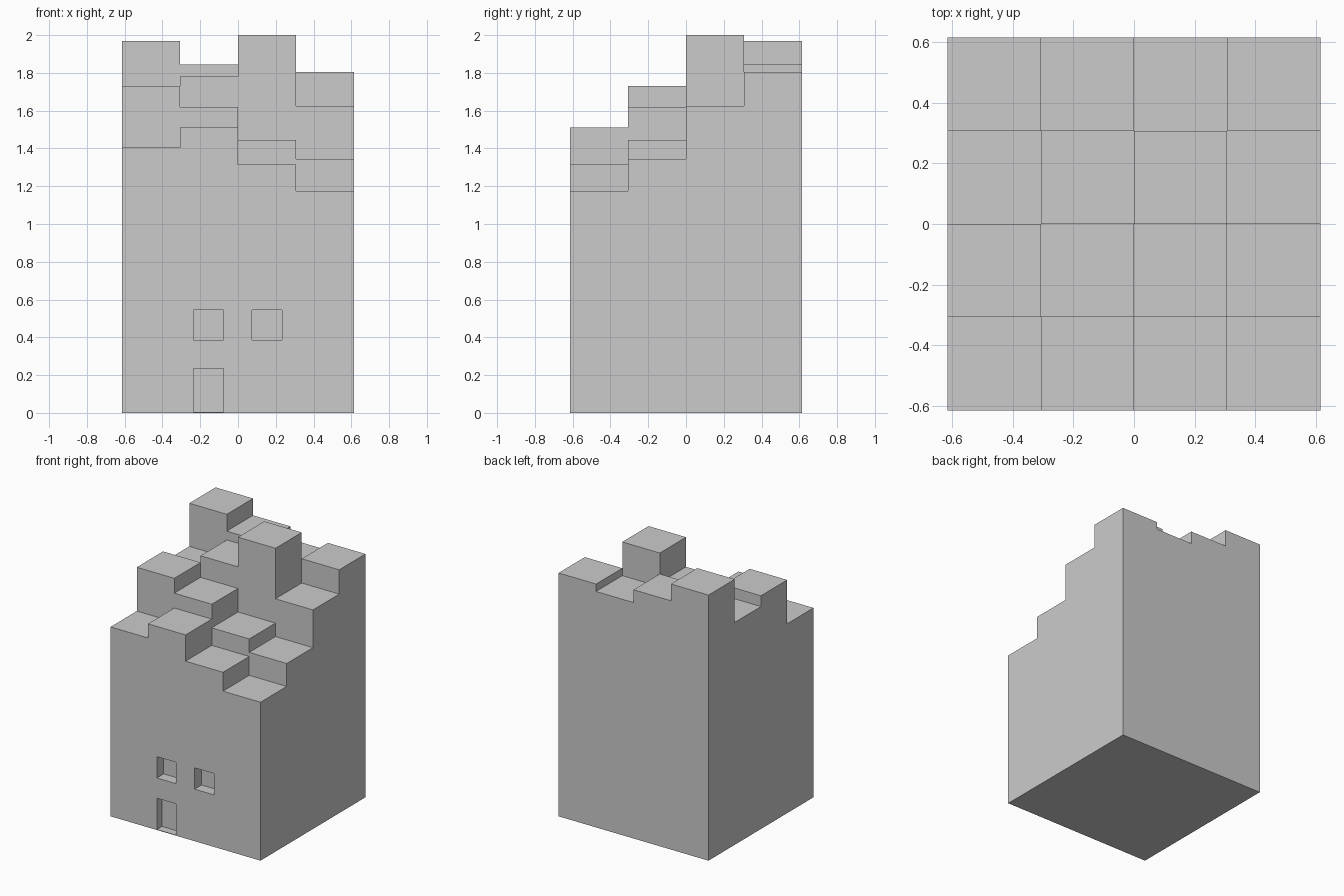
import bpy, bmesh
from itertools import product

if "Cube" in bpy.data.objects:
    bpy.data.objects.remove(bpy.data.objects["Cube"])

H = 0.615                       # half width of the square plan
C = H / 2                       # width of one roof column
BASE = 0.004                    # thin floor under the doorway

# Column heights: rows from front to back, columns from left to right
ROOF = [[1.405, 1.51, 1.315, 1.175],
        [1.73, 1.62, 1.445, 1.345],
        [1.65, 1.78, 2.00, 1.625],
        [1.97, 1.845, 1.75, 1.805]]

# Front recesses: x0, x1, z0, z1, depth
RECESSES = [(-0.235, -0.078, 0.386, 0.544, 0.08),   # left window
            (0.075, 0.232, 0.386, 0.544, 0.08),     # right window
            (-0.235, -0.078, BASE, 0.236, 0.06)]    # doorway

# Cutting planes along each axis
edges = [-H + i * C for i in range(5)]
xs = sorted(set(edges) | {v for r in RECESSES for v in r[:2]})
ys = sorted(set(edges) | {-H + r[4] for r in RECESSES})
zs = sorted({0.0} | {h for row in ROOF for h in row} | {v for r in RECESSES for v in r[2:4]})
planes = (xs, ys, zs)


def solid(cell):
    """True where the block of this index is inside the building."""
    if any(i < 0 or i >= len(p) - 1 for i, p in zip(cell, planes)):
        return False
    x, y, z = ((p[i] + p[i + 1]) / 2 for i, p in zip(cell, planes))
    if z > ROOF[int((y + H) / C)][int((x + H) / C)]:
        return False
    return not any(a < x < b and c < z < d and y < -H + e for a, b, c, d, e in RECESSES)


# Skin the exposed sides of every solid block
bm = bmesh.new()
verts = {}


def corner(idx):
    if idx not in verts:
        verts[idx] = bm.verts.new([p[i] for i, p in zip(idx, planes)])
    return verts[idx]


for cell in product(*(range(len(p) - 1) for p in planes)):
    if not solid(cell):
        continue
    for axis, side in product(range(3), (0, 1)):
        near = list(cell)
        near[axis] += 2 * side - 1
        if solid(near):
            continue
        u, v = (axis + 1) % 3, (axis + 2) % 3
        quad = []
        for du, dv in ((0, 0), (1, 0), (1, 1), (0, 1)):
            p = list(cell)
            p[axis] += side
            p[u] += du
            p[v] += dv
            quad.append(corner(tuple(p)))
        bm.faces.new(quad if side else quad[::-1])

# Merge coplanar pieces into clean flat faces
bmesh.ops.dissolve_limit(bm, angle_limit=0.01, verts=bm.verts[:], edges=bm.edges[:])
mesh = bpy.data.meshes.new("stepped_tower")
bm.to_mesh(mesh)
bm.free()
tower = bpy.data.objects.new("stepped_tower", mesh)
bpy.context.collection.objects.link(tower)
